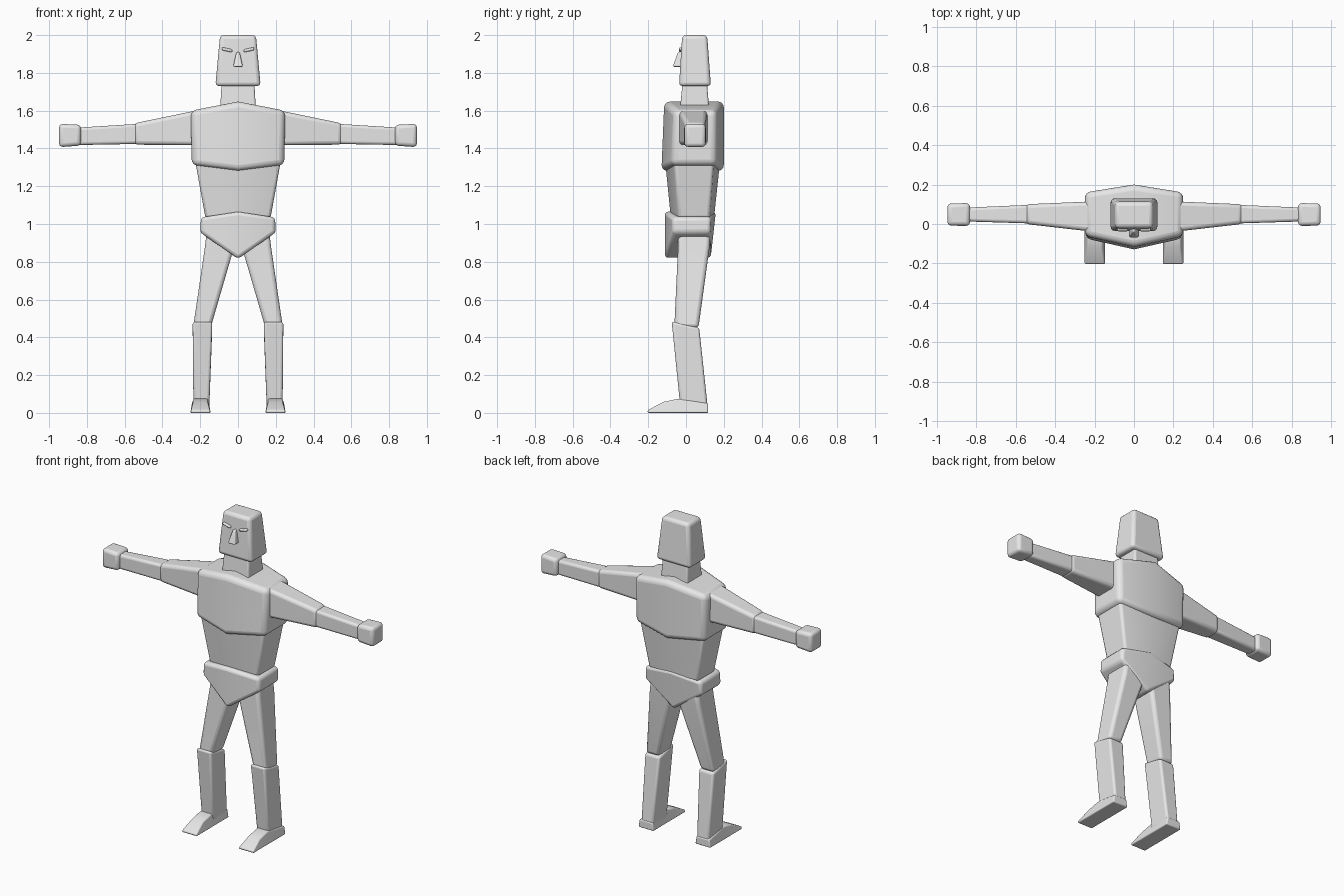
import bpy
import bmesh
import math

cube = bpy.data.objects.get("Cube")
if cube:
    bpy.data.objects.remove(cube, do_unlink=True)

# One plain clay grey
GREY = (0.8, 0.8, 0.8, 1.0)
clay = bpy.data.materials.new("clay_grey")
clay.use_nodes = True
clay.diffuse_color = GREY
clay.node_tree.nodes["Principled BSDF"].inputs["Base Color"].default_value = GREY


def loft(name, rings, bevel=0.015, segments=3):
    """Skin closed rings of four or six points, then soften the edges."""
    bm = bmesh.new()
    loops = [[bm.verts.new(p) for p in ring] for ring in rings]
    n = len(loops[0])
    for a, b in zip(loops, loops[1:]):
        for i in range(n):
            j = (i + 1) % n
            bm.faces.new((a[i], a[j], b[j], b[i]))
    for end in (loops[0], loops[-1]):
        if n == 6:  # fold the cap along the middle
            bm.faces.new(end[:4])
            bm.faces.new(end[3:] + end[:1])
        else:
            bm.faces.new(end)
    bmesh.ops.recalc_face_normals(bm, faces=bm.faces)
    mesh = bpy.data.meshes.new(name)
    bm.to_mesh(mesh)
    bm.free()
    mesh.materials.append(clay)
    obj = bpy.data.objects.new(name, mesh)
    bpy.context.collection.objects.link(obj)
    mod = obj.modifiers.new("soft_edges", "BEVEL")
    mod.width = bevel
    mod.segments = segments
    mod.limit_method = "ANGLE"
    mod.angle_limit = math.radians(35)
    bpy.ops.object.select_all(action="DESELECT")
    obj.select_set(True)
    bpy.context.view_layer.objects.active = obj
    bpy.ops.object.shade_smooth_by_angle(angle=math.radians(40))
    return obj


def level(x0, x1, y0, y1, z, z_back=None):
    """Rectangle across the body, optionally tilted toward the back."""
    zb = z if z_back is None else z_back
    return [(x0, y0, z), (x1, y0, z), (x1, y1, zb), (x0, y1, zb)]


def upright(x, y0, y1, z0, z1):
    """Rectangle facing sideways, for the arms."""
    return [(x, y0, z0), (x, y1, z0), (x, y1, z1), (x, y0, z1)]


def keel(w, front, front_side, back_side, back, z_mid, z_side):
    """Six-sided ring with a ridge down the front and the back."""
    return [(0, front, z_mid), (w, front_side, z_side), (w, back_side, z_side),
            (0, back, z_mid), (-w, back_side, z_side), (-w, front_side, z_side)]


# Head and neck
loft("head", [level(-.12, .12, -.037, .132, 1.73),
              level(-.095, .095, -.02, .112, 2.0)], .02)
loft("neck", [level(-.096, .096, -.035, .125, 1.58),
              level(-.086, .086, -.017, .11, 1.76)], .01)

# Torso
loft("chest", [keel(.245, -.13, -.075, .16, .2, 1.282, 1.312),
               keel(.25, -.115, -.06, .16, .2, 1.648, 1.6)], .03, 4)
loft("abdomen", [keel(.172, -.08, -.04, .125, .148, 1.03, 1.03),
                 keel(.226, -.108, -.06, .145, .178, 1.31, 1.33)], .015)
loft("pelvis", [keel(.2, -.112, -.07, .13, .13, .815, .955),
                keel(.196, -.112, -.07, .13, .158, 1.065, 1.035)], .018)

# Nose
loft("nose", [level(-.026, .026, -.07, 0, 1.832),
              level(-.008, .008, -.042, 0, 1.912)], .008)

for side, s in (("left", 1), ("right", -1)):

    def part(name, rings, bevel=.015):
        flipped = [[(s * x, y, z) for x, y, z in ring] for ring in rings]
        return loft(side + "_" + name, flipped, bevel)

    # Slanted eye
    part("eye", [[(x, y, z + dz) for x, z, y, dz in
                  ((.03, 1.916, -.037, -.008), (.085, 1.928, -.037, -.008),
                   (.085, 1.928, -.037, .009), (.03, 1.916, -.037, .008))],
                 [(.03, 0, 1.908), (.085, 0, 1.92),
                  (.085, 0, 1.937), (.03, 0, 1.924)]], .007)

    # Arm
    part("upper_arm", [upright(.2, -.04, .115, 1.417, 1.605),
                       upright(.55, .0, .1, 1.42, 1.533)], .02)
    part("forearm", [upright(.53, .003, .097, 1.424, 1.53),
                     upright(.85, .013, .083, 1.418, 1.51)], .015)
    part("hand", [upright(.832, -.01, .106, 1.415, 1.525),
                  upright(.947, -.008, .104, 1.407, 1.53)], .02)

    # Leg, with the shin lip showing as a ledge at the knee
    part("thigh", [level(.145, .238, -.062, .066, .45),
                   level(.02, .175, -.042, .125, .88),
                   level(.01, .165, -.04, .128, .96)], .02)
    part("shin", [level(.152, .236, -.03, .115, .03),
                  level(.136, .24, -.076, .07, .485, .45)], .013)

    # Foot, tapering to a flat toe
    part("foot", [[(.145, y, 0), (.252, y, 0), (.252 - t, y, z), (.145 + t, y, z)]
                  for y, z, t in ((.117, .05, .008), (-.04, .075, .015),
                                  (-.12, .058, .015), (-.203, .014, .003))], .01)
